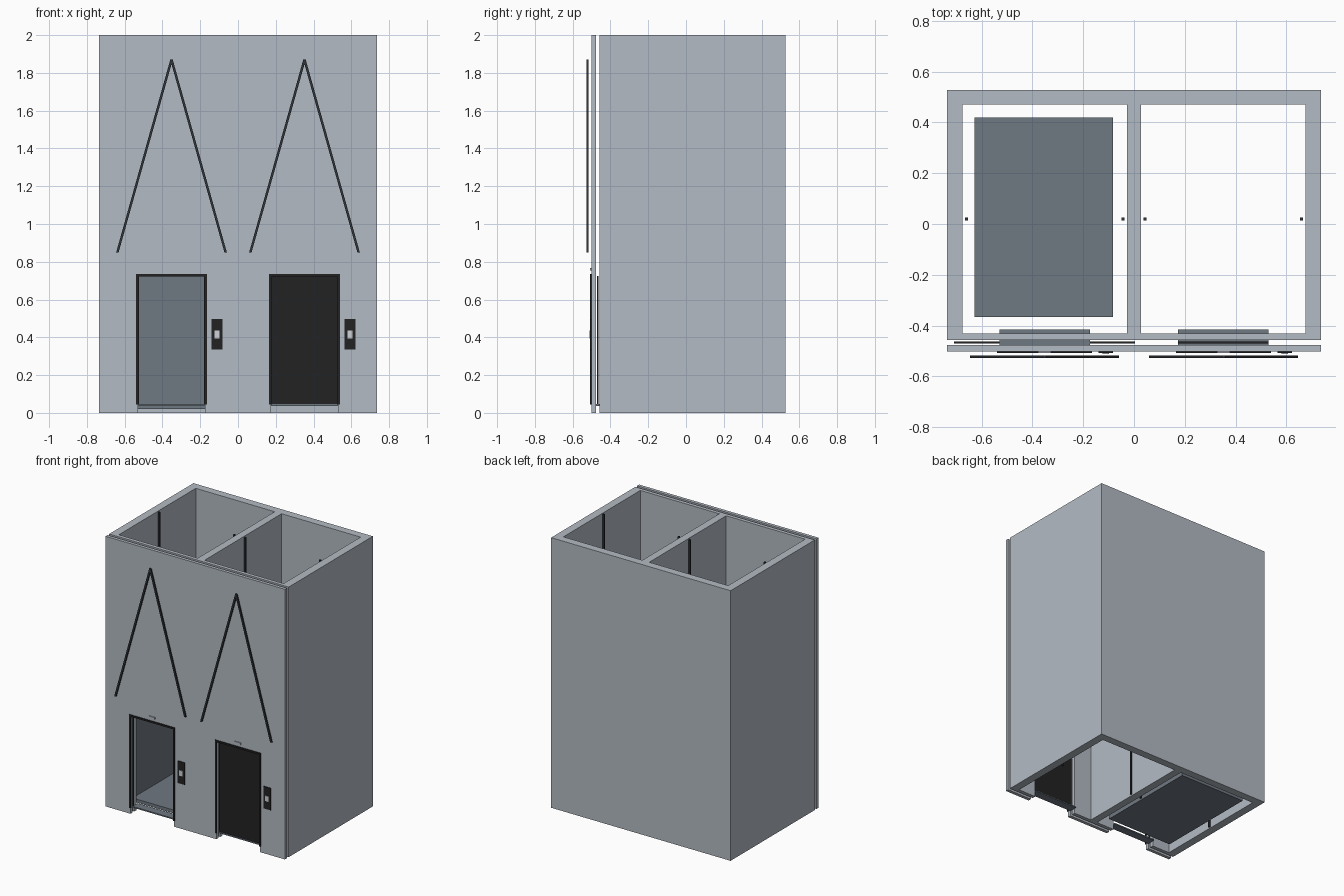
import bpy, bmesh

if "Cube" in bpy.data.objects:
    bpy.data.objects.remove(bpy.data.objects["Cube"])


def material(name, r, g, b):
    m = bpy.data.materials.new(name)
    m.diffuse_color = (r, g, b, 1)
    m.use_nodes = True
    m.node_tree.nodes["Principled BSDF"].inputs["Base Color"].default_value = m.diffuse_color
    return m


WALL = material("concrete grey", 0.456, 0.497, 0.552)
SLATE = material("slate grey", 0.159, 0.188, 0.223)
BLACK = material("near black", 0.016, 0.016, 0.016)
TRIM = material("dark trim", 0.03, 0.035, 0.042)
LIGHT = material("button light", 0.62, 0.65, 0.68)


def extrude(name, pts, lo, hi, mat, axis="y"):
    """Extrude an outline: xz points along y, or xy points along z."""
    bm = bmesh.new()
    place = (lambda p, d: (p[0], d, p[1])) if axis == "y" else (lambda p, d: (p[0], p[1], d))
    a = [bm.verts.new(place(p, lo)) for p in pts]
    b = [bm.verts.new(place(p, hi)) for p in pts]
    bm.faces.new(a)
    bm.faces.new(b[::-1])
    for i in range(len(pts)):
        j = (i + 1) % len(pts)
        bm.faces.new((a[i], b[i], b[j], a[j]))
    bmesh.ops.recalc_face_normals(bm, faces=bm.faces[:])
    mesh = bpy.data.meshes.new(name)
    bm.to_mesh(mesh)
    bm.free()
    mesh.materials.append(mat)
    ob = bpy.data.objects.new(name, mesh)
    bpy.context.collection.objects.link(ob)
    return ob


def box(name, x0, x1, y0, y1, z0, z1, mat):
    return extrude(name, [(x0, z0), (x1, z0), (x1, z1), (x0, z1)], y0, y1, mat)


W, H = 0.735, 2.0            # half width and height of the building
DOOR, TOP = 0.178, 0.73      # half width and top of each doorway
CX = 0.352                   # centre of each lift bay

# Shaft: back, sides and centre divider as one E-shaped plan
extrude("shaft_walls", [
    (-W, -0.43), (-W, 0.528), (W, 0.528), (W, -0.43), (0.675, -0.43), (0.675, 0.47),
    (0.028, 0.47), (0.028, -0.43), (-0.028, -0.43), (-0.028, 0.47),
    (-0.675, 0.47), (-0.675, -0.43)], 0, H, WALL, "z")

# Shaft front and outer facade, both notched by the doorways
outline = [(-W, 0)]
for c in (-CX, CX):
    outline += [(c - DOOR, 0), (c - DOOR, TOP), (c + DOOR, TOP), (c + DOOR, 0)]
outline += [(W, 0), (W, H), (-W, H)]
extrude("shaft_front_wall", outline, -0.457, -0.43, WALL)
extrude("facade", outline, -0.501, -0.477, WALL)

for side, c in (("left", -CX), ("right", CX)):
    # Door frame
    o, i = DOOR + 0.009, DOOR - 0.005
    extrude(side + "_door_frame", [
        (c - o, 0.045), (c - o, 0.735), (c + o, 0.735), (c + o, 0.045),
        (c + i, 0.045), (c + i, 0.722), (c - i, 0.722), (c - i, 0.045)],
        -0.507, -0.499, BLACK)
    # Threshold
    box(side + "_sill", c - DOOR, c + DOOR, -0.477, -0.416, 0.037, 0.046, SLATE)
    # Sliding door panels: left pair open, right pair closed
    slide = DOOR if side == "left" else 0
    box(side + "_door_panel_a", c - DOOR - slide, c - slide, -0.471, -0.462, 0.046, 0.725, BLACK)
    box(side + "_door_panel_b", c + slide, c + DOOR + slide, -0.471, -0.462, 0.046, 0.725, BLACK)
    # Call panel with button
    box(side + "_call_panel", c + 0.212, c + 0.27, -0.507, -0.501, 0.335, 0.498, BLACK)
    box(side + "_call_button", c + 0.228, c + 0.254, -0.511, -0.507, 0.395, 0.435, LIGHT)
    # Small indicator above the door
    box(side + "_indicator", c - 0.025, c + 0.025, -0.508, -0.501, 0.755, 0.768, WALL)
    # Inverted V trim standing off the facade
    extrude(side + "_chevron_trim", [
        (c - 0.293, 0.85), (c - 0.006, 1.872), (c + 0.006, 1.872), (c + 0.293, 0.85),
        (c + 0.28, 0.85), (c, 1.846), (c - 0.28, 0.85)], -0.528, -0.517, TRIM)
    # Guide rails
    for n, dx in (("outer", -0.308), ("inner", 0.308)):
        box(side + "_rail_" + n, c + dx - 0.006, c + dx + 0.006, 0.014, 0.026, 0, H, TRIM)

# Lift car: open-fronted cabin in the left bay
x0, x1, y0, y1 = -0.627, -0.082, -0.366, 0.42
T = 0.02
box("car_floor", x0, x1, y0, y1, 0.02, 0.045, SLATE)
box("car_roof", x0, x1, y0, y1, 0.78, 0.80, SLATE)
extrude("car_walls", [
    (x0, y0), (x0, y1), (x1, y1), (x1, y0), (x1 - T, y0), (x1 - T, y1 - T),
    (x0 + T, y1 - T), (x0 + T, y0)], 0.045, 0.78, SLATE, "z")
